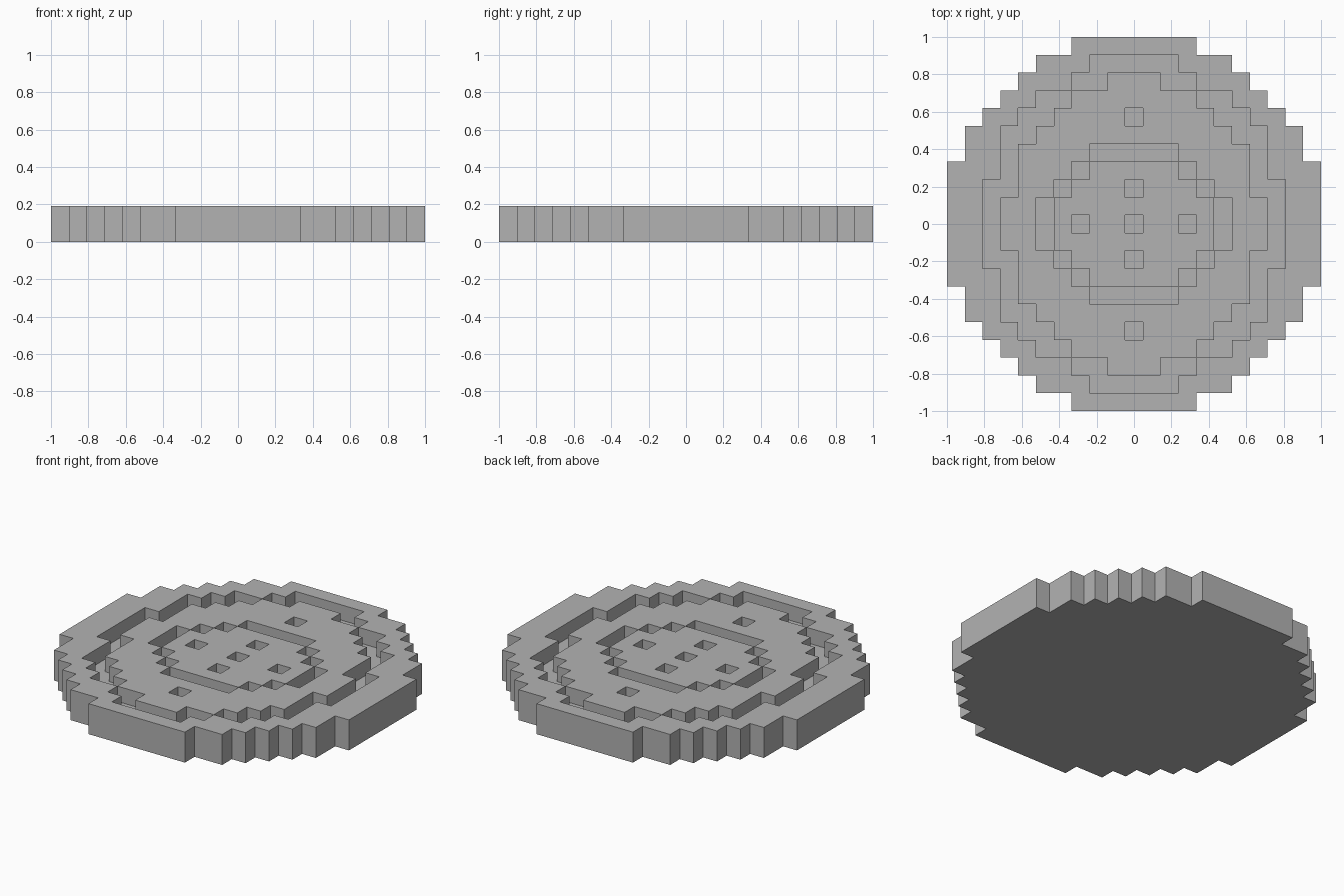
import bpy, bmesh

cube = bpy.data.objects.get("Cube")
if cube:
    bpy.data.objects.remove(cube, do_unlink=True)

CELL = 2 / 21

# Half-widths in cells, listed by row distance from the centre
OUTLINE = [10, 10, 10, 10, 9, 9, 8, 7, 6, 5, 3]
OUTER_RING = [8, 8, 8, 7, 7, 7, 6, 5, 3, 2]
OUTER_RING_INSIDE = [7, 7, 6, 6, 6, 5, 4, 3, 1]
INNER_RING = [5, 5, 4, 3, 2]
INNER_RING_INSIDE = [4, 4, 3, 2]
PITS = {(0, 0), (3, 0), (0, 2), (0, 6)}


def inside(widths, i, j):
    return abs(j) < len(widths) and abs(i) <= widths[abs(j)]


def height(i, j):
    """Number of cell layers stacked at a grid position."""
    if not inside(OUTLINE, i, j):
        return 0
    groove = (inside(OUTER_RING, i, j) and not inside(OUTER_RING_INSIDE, i, j)) or \
             (inside(INNER_RING, i, j) and not inside(INNER_RING_INSIDE, i, j))
    return 1 if groove or (abs(i), abs(j)) in PITS else 2


def quad(bm, corners):
    bm.faces.new([bm.verts.new((x * CELL, y * CELL, z * CELL)) for x, y, z in corners])


# Stepped disc with carved rings and pits
bm = bmesh.new()
span = range(-10, 11)
for i in span:
    for j in span:
        h = height(i, j)
        if not h:
            continue
        # Corners run anticlockwise, starting at the front right
        ring = [(i + .5, j - .5), (i + .5, j + .5), (i - .5, j + .5), (i - .5, j - .5)]
        quad(bm, [(x, y, h) for x, y in ring])
        quad(bm, [(x, y, 0) for x, y in reversed(ring)])
        for side, (dx, dy) in enumerate([(1, 0), (0, 1), (-1, 0), (0, -1)]):
            a, b = ring[side], ring[(side + 1) % 4]
            for k in range(height(i + dx, j + dy), h):
                quad(bm, [(*a, k), (*b, k), (*b, k + 1), (*a, k + 1)])
bmesh.ops.remove_doubles(bm, verts=bm.verts, dist=0.001)

mesh = bpy.data.meshes.new("carved_disc")
bm.to_mesh(mesh)
bm.free()
disc = bpy.data.objects.new("carved_disc", mesh)
bpy.context.collection.objects.link(disc)

# Plain grey finish
grey = bpy.data.materials.new("plain_grey")
grey.use_nodes = True
colour = (0.45, 0.45, 0.45, 1)
grey.diffuse_color = colour
grey.node_tree.nodes["Principled BSDF"].inputs["Base Color"].default_value = colour
mesh.materials.append(grey)
